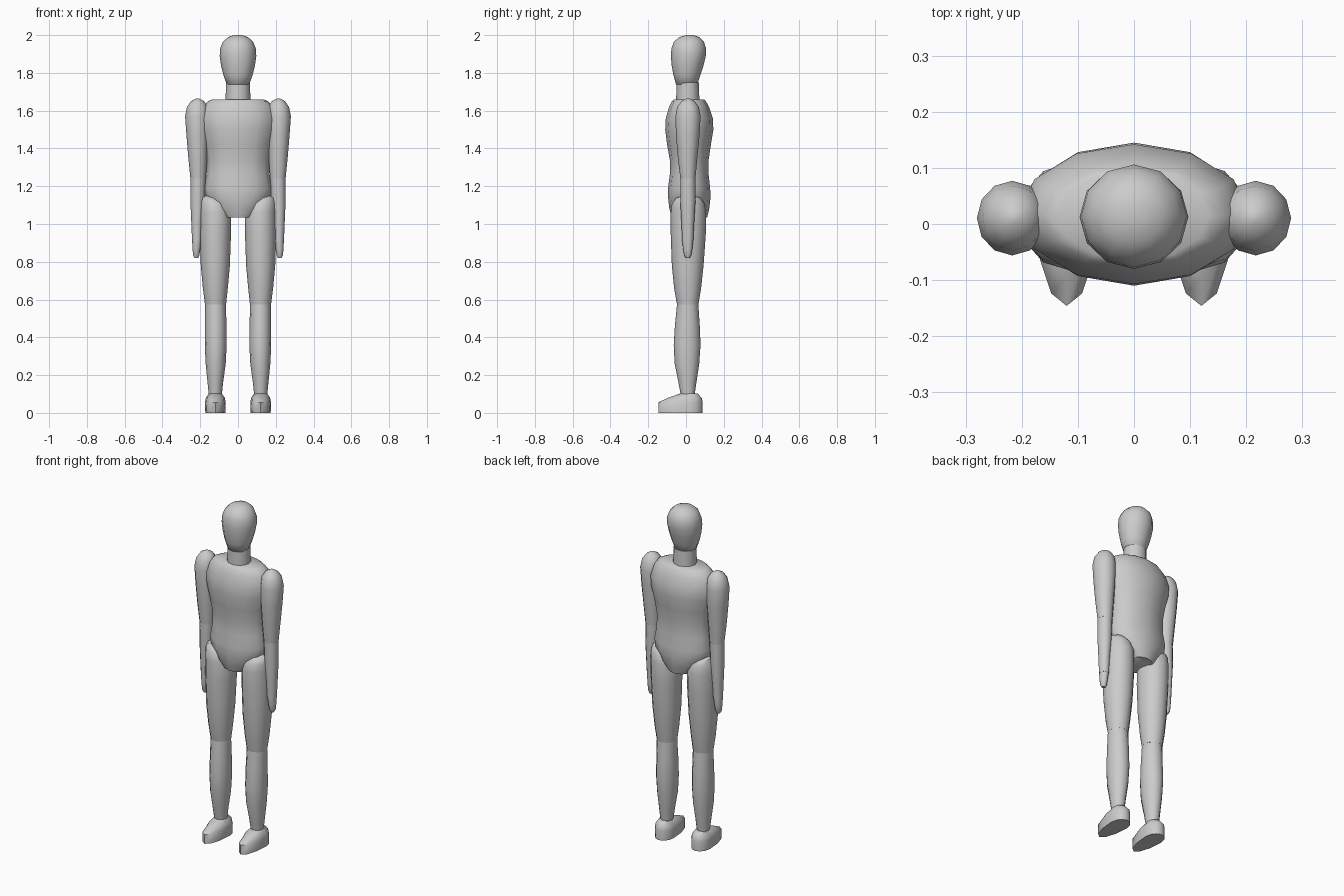
import bpy, bmesh, math

SIDES = 12


def loft(name, sections, side=1, mid=None):
    """Stack oval rings (z, centre x, half width, front y, back y) and cap both ends."""
    bm = bmesh.new()
    rings = []
    for z, cx, rx, y0, y1 in sections:
        cy = (y0 + y1) / 2 if mid is None else mid
        ring = []
        for i in range(SIDES):
            a = 2 * math.pi * i / SIDES
            s = math.sin(a)
            ry = (y1 - cy) if s > 0 else (cy - y0)
            ring.append(bm.verts.new((side * cx + rx * math.cos(a), cy + ry * s, z)))
        rings.append(ring)
    for lo, hi in zip(rings, rings[1:]):
        for i in range(SIDES):
            j = (i + 1) % SIDES
            bm.faces.new((lo[i], lo[j], hi[j], hi[i]))
    bm.faces.new(rings[0])
    bm.faces.new(rings[-1])
    bmesh.ops.recalc_face_normals(bm, faces=bm.faces)
    mesh = bpy.data.meshes.new(name)
    bm.to_mesh(mesh)
    bm.free()
    ob = bpy.data.objects.new(name, mesh)
    bpy.context.collection.objects.link(ob)
    bpy.ops.object.select_all(action='DESELECT')
    ob.select_set(True)
    bpy.context.view_layer.objects.active = ob
    bpy.ops.object.shade_smooth_by_angle(angle=math.radians(50))
    return ob


# Torso
loft("torso", [
    (1.035, 0, .085, -.075, .112), (1.08, 0, .135, -.088, .123),
    (1.14, 0, .172, -.095, .13), (1.19, 0, .182, -.095, .128),
    (1.26, 0, .168, -.086, .12), (1.34, 0, .166, -.086, .12),
    (1.42, 0, .18, -.1, .132), (1.5, 0, .2, -.11, .145),
    (1.56, 0, .205, -.107, .142), (1.62, 0, .188, -.09, .122),
    (1.65, 0, .16, -.075, .105), (1.66, 0, .135, -.065, .095)])

# Neck and head
loft("neck", [(1.62, 0, .066, -.053, .072), (1.75, 0, .064, -.05, .068)])
loft("head", [
    (1.73, 0, .04, -.035, .045), (1.74, 0, .06, -.053, .06),
    (1.79, 0, .078, -.067, .077), (1.84, 0, .09, -.076, .093),
    (1.89, 0, .097, -.08, .105), (1.93, 0, .094, -.077, .106),
    (1.965, 0, .08, -.064, .095), (1.99, 0, .052, -.035, .07),
    (2.0, 0, .02, 0, .04)])

for side, label in ((-1, "right"), (1, "left")):
    # Arm: upper arm, forearm and hand
    loft(label + "_upper_arm", [
        (1.24, .211, .041, -.03, .05), (1.35, .213, .05, -.043, .06),
        (1.47, .215, .058, -.053, .072), (1.57, .217, .063, -.056, .077),
        (1.62, .215, .055, -.047, .068), (1.65, .214, .035, -.025, .046),
        (1.665, .214, .008, .003, .019)], side)
    loft(label + "_forearm", [
        (.905, .218, .025, -.02, .038), (1.0, .217, .03, -.024, .043),
        (1.12, .214, .038, -.03, .05), (1.24, .211, .04, -.03, .05)], side)
    loft(label + "_hand", [
        (.82, .221, .01, -.002, .02), (.835, .221, .017, -.01, .028),
        (.87, .22, .021, -.016, .034), (.915, .218, .025, -.02, .038)], side)

    # Leg: thigh and shin
    loft(label + "_thigh", [
        (.575, .119, .056, -.048, .066), (.66, .12, .066, -.063, .08),
        (.78, .12, .077, -.075, .093), (.95, .12, .083, -.081, .105),
        (1.06, .12, .083, -.081, .107), (1.11, .127, .074, -.074, .098),
        (1.14, .142, .05, -.05, .075), (1.15, .148, .02, -.01, .035)], side)
    loft(label + "_shin", [
        (.09, .12, .034, -.027, .045), (.16, .12, .041, -.04, .055),
        (.26, .118, .053, -.06, .07), (.36, .118, .058, -.065, .077),
        (.46, .118, .057, -.059, .073), (.58, .119, .055, -.047, .065)], side)

    # Foot
    loft(label + "_foot", [
        (0, .12, .053, -.146, .088), (.056, .12, .055, -.146, .088),
        (.08, .12, .05, -.095, .083), (.102, .12, .035, -.032, .062)],
        side, mid=.02)
